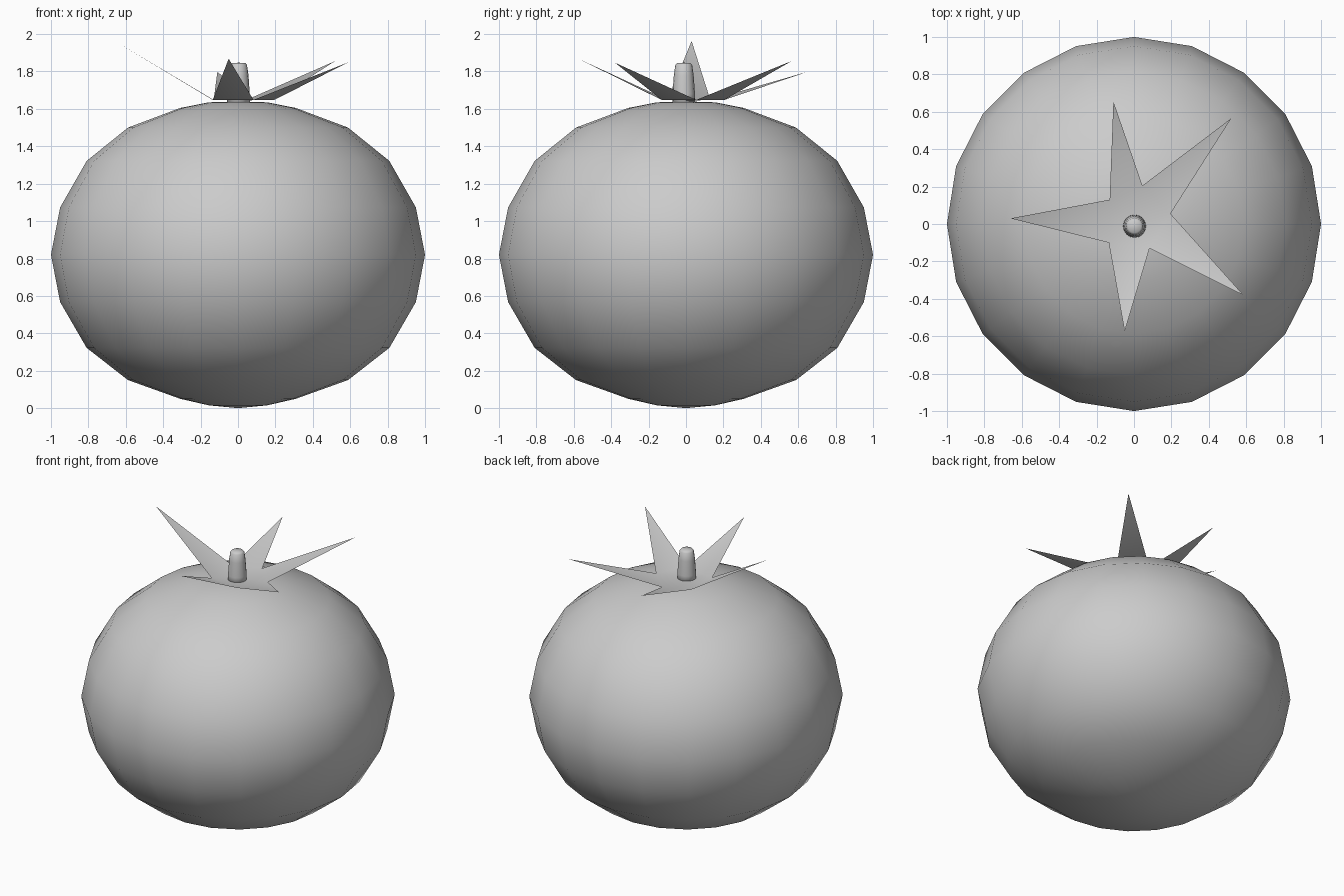
import bpy
from math import cos, sin, tau

if "Cube" in bpy.data.objects:
    bpy.data.objects.remove(bpy.data.objects["Cube"])


def make_object(name, verts, faces):
    mesh = bpy.data.meshes.new(name)
    mesh.from_pydata(verts, [], faces)
    for p in mesh.polygons:
        p.use_smooth = True
    obj = bpy.data.objects.new(name, mesh)
    bpy.context.collection.objects.link(obj)
    return obj


def lathe(name, profile, sides, centre=(0, 0)):
    """Revolve (radius, z) points listed bottom to top; both end points lie on the axis."""
    cx, cy = centre
    rings = profile[1:-1]
    verts = [(cx + r * cos(tau * i / sides), cy + r * sin(tau * i / sides), z)
             for r, z in rings for i in range(sides)]
    bottom, top = len(verts), len(verts) + 1
    verts += [(cx, cy, profile[0][1]), (cx, cy, profile[-1][1])]
    faces = []
    last = (len(rings) - 1) * sides
    for i in range(sides):
        j = (i + 1) % sides
        for k in range(0, last, sides):
            faces.append((k + i, k + j, k + sides + j, k + sides + i))
        faces.append((bottom, j, i))
        faces.append((top, last + i, last + j))
    return make_object(name, verts, faces)


# Squat round fruit, slightly flattened at both poles
lathe("fruit_body", [
    (0, 0.0), (0.156, 0.015), (0.309, 0.05), (0.588, 0.15), (0.809, 0.322),
    (0.951, 0.567), (1.0, 0.82), (0.951, 1.073), (0.809, 1.322),
    (0.588, 1.5), (0.309, 1.605), (0.156, 1.635), (0, 1.64)], 20)

# Short tapered stem with a rounded tip
lathe("stem", [
    (0, 1.62), (0.062, 1.62), (0.06, 1.68), (0.053, 1.78), (0.045, 1.835),
    (0.035, 1.845), (0, 1.847)], 16, (0.003, -0.012))

# Five-pointed leaf crown: tips and the notches between them
tips = [(0.52, 0.565, 1.856), (-0.11, 0.655, 1.80), (-0.66, 0.03, 1.963),
        (-0.05, -0.575, 1.868), (0.585, -0.38, 1.847)]
notches = [(0.045, 0.205, 1.648), (-0.13, 0.13, 1.648), (-0.135, -0.1, 1.648),
           (0.083, -0.13, 1.648), (0.195, 0.055, 1.648)]
crown_faces = []
for i in range(5):
    prev = 5 + (i - 1) % 5
    crown_faces.append((prev, i, 5 + i))
    crown_faces.append((10, prev, 5 + i))
make_object("leaf_crown", tips + notches + [(0, 0, 1.645)], crown_faces)
